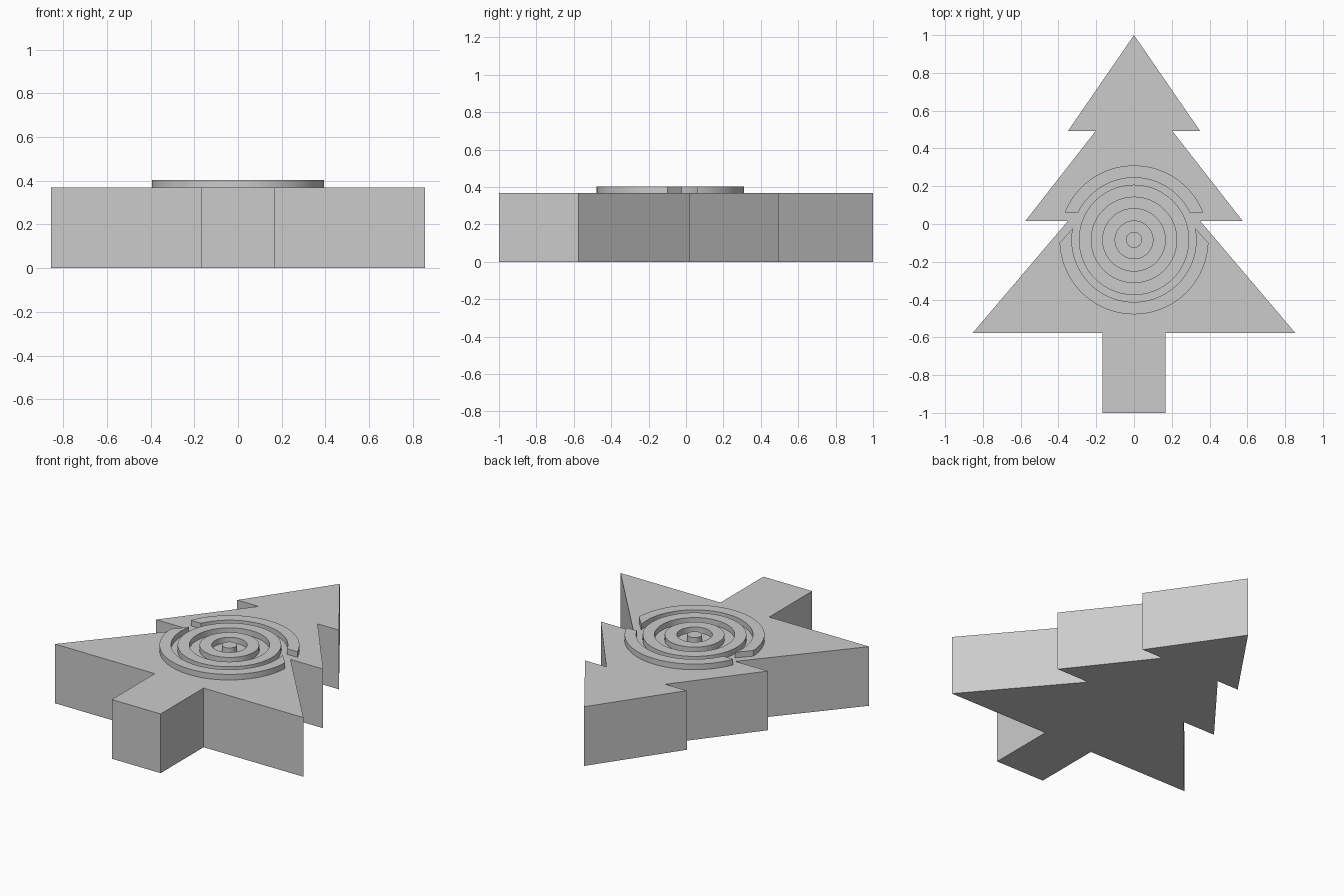
import bpy, bmesh, math

if "Cube" in bpy.data.objects:
    bpy.data.objects.remove(bpy.data.objects["Cube"])

TREE_TOP = 0.368
RING_TOP = 0.403
RING_Y = -0.084     # centre of the ring pattern
SINK = 0.004        # rings are set slightly into the tree

grey = bpy.data.materials.new("light_grey")
grey.diffuse_color = (0.6, 0.6, 0.6, 1)
grey.use_nodes = True
grey.node_tree.nodes["Principled BSDF"].inputs["Base Color"].default_value = grey.diffuse_color


def finish(name, bm, smooth=False):
    bmesh.ops.recalc_face_normals(bm, faces=bm.faces[:])
    mesh = bpy.data.meshes.new(name)
    bm.to_mesh(mesh)
    bm.free()
    mesh.materials.append(grey)
    obj = bpy.data.objects.new(name, mesh)
    bpy.context.collection.objects.link(obj)
    if smooth:
        bpy.ops.object.select_all(action='DESELECT')
        obj.select_set(True)
        bpy.context.view_layer.objects.active = obj
        bpy.ops.object.shade_smooth_by_angle(angle=math.radians(30))
    return obj


def prism(name, points, z0, z1, smooth=False):
    """Extrude a flat outline from z0 up to z1."""
    bm = bmesh.new()
    base = bm.faces.new([bm.verts.new((x, y, z0)) for x, y in points])
    ext = bmesh.ops.extrude_face_region(bm, geom=[base], use_keep_orig=True)
    for v in ext["geom"]:
        if isinstance(v, bmesh.types.BMVert):
            v.co.z = z1
    return finish(name, bm, smooth)


def band(name, r_in, r_out, inner=(0, math.tau), outer=(0, math.tau), steps=96):
    """Raised ring or arc; the inner and outer edges may end at different angles."""
    closed = math.isclose(inner[1] - inner[0], math.tau)
    bm = bmesh.new()
    sections = []
    for i in range(steps if closed else steps + 1):
        t = i / steps
        a = inner[0] + (inner[1] - inner[0]) * t
        b = outer[0] + (outer[1] - outer[0]) * t
        corners = [(r_in, a, TREE_TOP - SINK), (r_out, b, TREE_TOP - SINK),
                   (r_out, b, RING_TOP), (r_in, a, RING_TOP)]
        sections.append([bm.verts.new((r * math.cos(g), RING_Y + r * math.sin(g), z))
                         for r, g, z in corners])
    pairs = list(zip(sections, sections[1:]))
    if closed:
        pairs.append((sections[-1], sections[0]))
    else:
        bm.faces.new(sections[0])
        bm.faces.new(sections[-1])
    for p, q in pairs:
        for k in range(4):
            m = (k + 1) % 4
            bm.faces.new((p[k], p[m], q[m], q[k]))
    return finish(name, bm, True)


# Tree body: right half outline mirrored about x = 0
half = [(0.35, 0.492), (0.203, 0.492), (0.575, 0.016), (0.35, 0.016),
        (0.855, -0.578), (0.168, -0.578), (0.168, -1.0)]
outline = [(0, 1.0)] + half + [(-x, y) for x, y in reversed(half)]
prism("tree_body", outline, 0, TREE_TOP)

# Centre button
button = [(0.042 * math.cos(math.tau * i / 48), RING_Y + 0.042 * math.sin(math.tau * i / 48))
          for i in range(48)]
prism("centre_button", button, TREE_TOP - SINK, RING_TOP, True)

# Full rings
band("inner_ring", 0.10, 0.168)
band("middle_ring", 0.226, 0.292)

# Outer ring, split where the tree edge notches in
R_IN, R_OUT = 0.329, 0.394
cut = 0.06 - RING_Y
a, b = math.asin(cut / R_IN), math.asin(cut / R_OUT)
band("outer_arc_upper", R_IN, R_OUT, (a, math.pi - a), (b, math.pi - b))
a, b = 0.19, -0.04
band("outer_arc_lower", R_IN, R_OUT, (math.pi - a, math.tau + a), (math.pi - b, math.tau + b))
